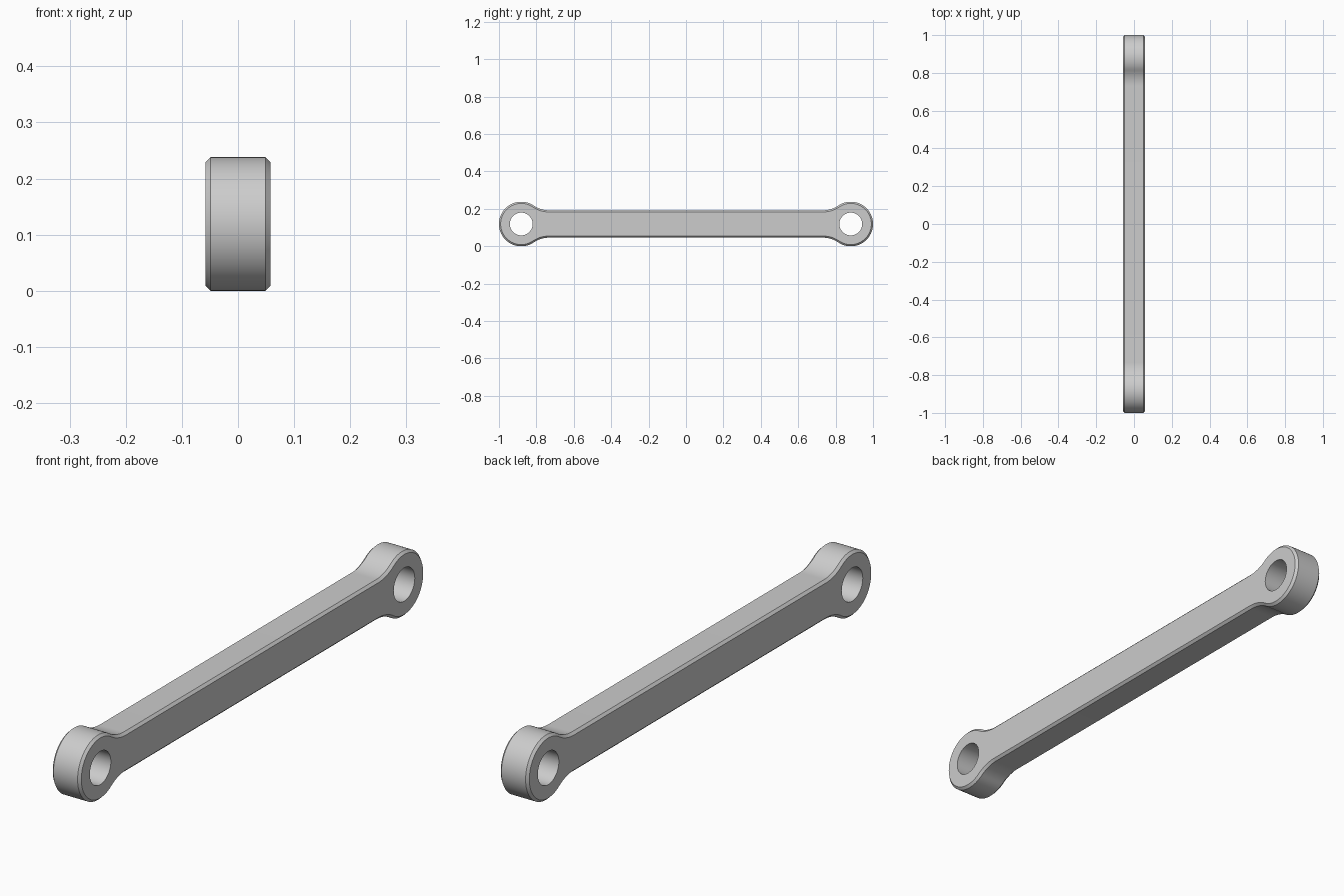
import bpy, bmesh, math
from mathutils import Vector

if "Cube" in bpy.data.objects:
    bpy.data.objects.remove(bpy.data.objects["Cube"])

EYE_Y, MID_Z = 0.881, 0.119      # eye centre
EYE_R, HOLE_R = 0.119, 0.061     # eye and bore radii
BAR_H, FILLET = 0.073, 0.15      # half bar height, neck fillet radius
HALF_W, CHAMFER = 0.058, 0.009   # half width, edge chamfer


def outline(inset):
    """Link silhouette (y, z), offset inward by the given amount."""
    r_eye, r_fil = EYE_R - inset, FILLET + inset
    up = BAR_H + FILLET
    back = math.sqrt((EYE_R + FILLET) ** 2 - up ** 2)
    ang = math.atan2(up, -back)                     # eye centre to fillet centre
    top = []
    for i in range(13):                             # neck fillet
        a = -math.pi / 2 + (ang - math.pi / 2) * i / 12
        top.append((EYE_Y - back + r_fil * math.cos(a), up + r_fil * math.sin(a)))
    for i in range(1, 29):                          # eye arc down to the tip
        a = ang * (1 - i / 28)
        top.append((EYE_Y + r_eye * math.cos(a), r_eye * math.sin(a)))
    half = top + [(y, -z) for y, z in reversed(top[:-1])]
    return half + [(-y, -z) for y, z in half]


def circle(cy):
    return [(cy + HOLE_R * math.cos(a), HOLE_R * math.sin(a))
            for a in (math.tau * i / 48 for i in range(48))]


bm = bmesh.new()


def ring(points, x):
    return [bm.verts.new((x, y, z + MID_Z)) for y, z in points]


def bridge(a, b):
    for i in range(len(a)):
        j = (i + 1) % len(a)
        bm.faces.new((a[i], a[j], b[j], b[i]))


# Chamfered outer wall
wall = [ring(outline(c), x) for c, x in ((CHAMFER, -HALF_W), (0, -HALF_W + CHAMFER),
                                         (0, HALF_W - CHAMFER), (CHAMFER, HALF_W))]
for a, b in zip(wall, wall[1:]):
    bridge(a, b)

# Bores through both eyes
bores = [[ring(circle(s * EYE_Y), x) for x in (-HALF_W, HALF_W)] for s in (-1, 1)]
for a, b in bores:
    bridge(a, b)

# Flat side faces with the bores left open
for end, side in ((0, -1), (1, 1)):
    loops = [wall[-end], bores[0][end], bores[1][end]]
    edges = [bm.edges.get((l[i - 1], l[i])) for l in loops for i in range(len(l))]
    bmesh.ops.triangle_fill(bm, edges=edges, use_beauty=True, normal=Vector((side, 0, 0)))
bmesh.ops.recalc_face_normals(bm, faces=bm.faces[:])

mesh = bpy.data.meshes.new("link_bar")
bm.to_mesh(mesh)
bm.free()
link = bpy.data.objects.new("link_bar", mesh)
bpy.context.collection.objects.link(link)

steel = bpy.data.materials.new("light_grey")
steel.diffuse_color = (0.604, 0.604, 0.604, 1)
steel.use_nodes = True
steel.node_tree.nodes["Principled BSDF"].inputs["Base Color"].default_value = steel.diffuse_color
mesh.materials.append(steel)

bpy.context.view_layer.objects.active = link
link.select_set(True)
bpy.ops.object.shade_smooth_by_angle(angle=math.radians(30))
